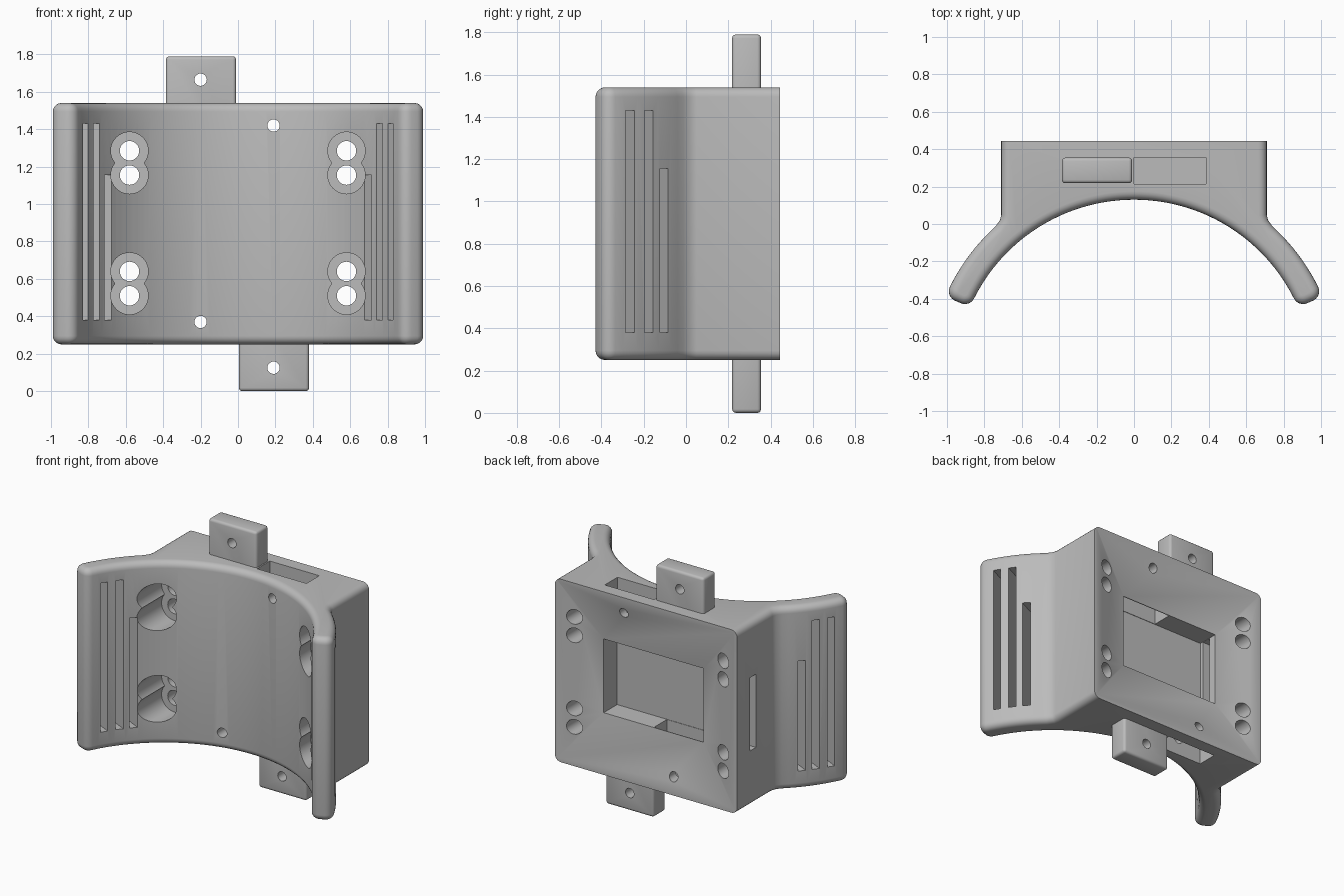
import bpy, bmesh, math
from math import cos, sin, pi, radians
from mathutils import Matrix, Vector

if "Cube" in bpy.data.objects:
    bpy.data.objects.remove(bpy.data.objects["Cube"])

Z0, Z1, MID = 0.25, 1.54, 0.9
BACK = 0.445
CY, R_IN, R_OUT = -0.826, 0.956, 1.10

grey = bpy.data.materials.new("matte grey")
grey.use_nodes = True
grey.diffuse_color = (0.5, 0.5, 0.5, 1)
grey.node_tree.nodes["Principled BSDF"].inputs["Base Color"].default_value = (0.5, 0.5, 0.5, 1)


def to_object(name, bm):
    bmesh.ops.recalc_face_normals(bm, faces=bm.faces[:])
    mesh = bpy.data.meshes.new(name)
    bm.to_mesh(mesh)
    bm.free()
    mesh.materials.append(grey)
    ob = bpy.data.objects.new(name, mesh)
    bpy.context.collection.objects.link(ob)
    return ob


def box(name, lo, hi, bevel=0):
    bm = bmesh.new()
    lo, hi = Vector(lo), Vector(hi)
    size = hi - lo
    bmesh.ops.create_cube(bm, size=1, matrix=Matrix.Translation((lo + hi) / 2) @ Matrix.Diagonal((*size, 1)))
    if bevel:
        bmesh.ops.bevel(bm, geom=bm.edges[:], offset=bevel, segments=3, profile=0.5, affect='EDGES')
    return to_object(name, bm)


def drill(x, z, r, y0, y1, n=32):
    bm = bmesh.new()
    m = Matrix.Translation((x, (y0 + y1) / 2, z)) @ Matrix.Rotation(pi / 2, 4, 'X')
    bmesh.ops.create_cone(bm, cap_ends=True, segments=n, radius1=r, radius2=r, depth=y1 - y0, matrix=m)
    return to_object("drill_cutter", bm)


def activate(ob):
    bpy.ops.object.select_all(action='DESELECT')
    ob.select_set(True)
    bpy.context.view_layer.objects.active = ob


def cut(target, cutter):
    cutter.hide_render = True
    activate(target)
    mod = target.modifiers.new("cut", 'BOOLEAN')
    mod.operation, mod.solver, mod.object = 'DIFFERENCE', 'EXACT', cutter
    bpy.ops.object.modifier_apply(modifier=mod.name)
    bpy.data.objects.remove(cutter)


def polar(r, a):
    return r * cos(a), CY + r * sin(a)


# Plan outline of the right half: inner arc, rounded wing tip, outer arc, block
tip, rho = radians(23.5), 0.055
outline = []
a_in = tip + rho / (R_IN + rho)
a_out = tip + rho / (R_OUT - rho)
outline += [polar(R_IN, pi / 2 + (a_in - pi / 2) * i / 28) for i in range(28)]
for rc, a, start in ((R_IN + rho, a_in, -pi), (R_OUT - rho, a_out, -pi / 2)):
    cx, cy = polar(rc, a)
    for i in range(7):
        t = a + start + i * pi / 12
        outline.append((cx + rho * cos(t), cy + rho * sin(t)))
root = math.acos(0.74 / R_OUT)
outline += [polar(R_OUT, a_out + (root - a_out) * i / 10) for i in range(1, 11)]
outline += [(0.716, 0.022), (0.71, 0.05), (0.71, BACK)]
outline += [(-x, y) for x, y in reversed(outline[1:])]

# Curved body with softened upper and lower rims, back edges left sharp
bm = bmesh.new()
face = bm.faces.new([bm.verts.new((x, y, Z0)) for x, y in outline])
new = bmesh.ops.extrude_face_region(bm, geom=[face])["geom"]
for v in new:
    if isinstance(v, bmesh.types.BMVert):
        v.co.z = Z1
rim = [e for e in bm.edges
       if abs(e.verts[0].co.z - e.verts[1].co.z) < 0.01
       and min(v.co.y for v in e.verts) < BACK - 0.01]
bmesh.ops.recalc_face_normals(bm, faces=bm.faces[:])
bmesh.ops.bevel(bm, geom=rim, offset=0.045, segments=5, profile=0.5,
                affect='EDGES', clamp_overlap=False)
body = to_object("curved_body", bm)

# Funnel recess in the back, narrowing to the window
bm = bmesh.new()
rings = []
for y in (0.357, 0.475):
    k = (y - 0.36) / (BACK - 0.36)
    hx, hz = 0.39 + 0.30 * k, 0.26 + 0.365 * k
    rings.append([bm.verts.new((sx * hx, y, MID + sz * hz))
                  for sx, sz in ((-1, -1), (1, -1), (1, 1), (-1, 1))])
bm.faces.new(rings[0])
bm.faces.new(rings[1])
for i in range(4):
    j = (i + 1) % 4
    bm.faces.new((rings[0][i], rings[0][j], rings[1][j], rings[1][i]))
cut(body, to_object("funnel_cutter", bm))

# Window pocket, tab sockets and side insertion slot
cut(body, box("window_cutter", (-0.39, 0.21, 0.64), (0.39, 0.40, 1.16)))
cut(body, box("upper_socket_cutter", (0, 0.213, 1.1), (0.385, 0.355, 1.7)))
cut(body, box("lower_socket_cutter", (-0.385, 0.213, 0.1), (0, 0.355, 0.7)))
cut(body, box("side_slot_cutter", (-0.8, 0.235, 0.642), (-0.3, 0.30, 1.158)))

# Paired bolt holes with overlapping counterbores
for side in (-1, 1):
    for z in (1.285, 1.155, 0.64, 0.51):
        cut(body, drill(side * 0.58, z, 0.1, -0.6, 0.12, 40))
    for z in (1.285, 1.155, 0.64, 0.51):
        cut(body, drill(side * 0.58, z, 0.052, -0.6, 0.6))

# Strap slots through the wings
for side in (-1, 1):
    for x, y, top in ((0.88, -0.296, 1.43), (0.8215, -0.209, 1.43), (0.763, -0.137, 1.155)):
        slot = box("strap_slot_cutter", (-0.13, -0.025, 0.38), (0.13, 0.025, top))
        slot.location = (side * x, y, 0)
        slot.rotation_euler.z = side * radians(26)
        bpy.context.view_layer.update()
        cut(body, slot)

# Pin holes through the body
for x, z in ((0.19, 1.42), (-0.2, 0.37)):
    cut(body, drill(x, z, 0.033, -0.6, 0.6, 24))

# Locking tabs above and below
upper_tab = box("upper_tab", (-0.385, 0.218, 1.2), (-0.01, 0.355, 1.79), 0.018)
cut(upper_tab, drill(-0.2, 1.665, 0.033, 0, 0.6, 24))
lower_tab = box("lower_tab", (0.005, 0.218, 0), (0.38, 0.355, 0.6), 0.018)
cut(lower_tab, drill(0.19, 0.125, 0.033, 0, 0.6, 24))

for ob in (body, upper_tab, lower_tab):
    activate(ob)
    bpy.ops.object.shade_smooth_by_angle(angle=radians(30))
